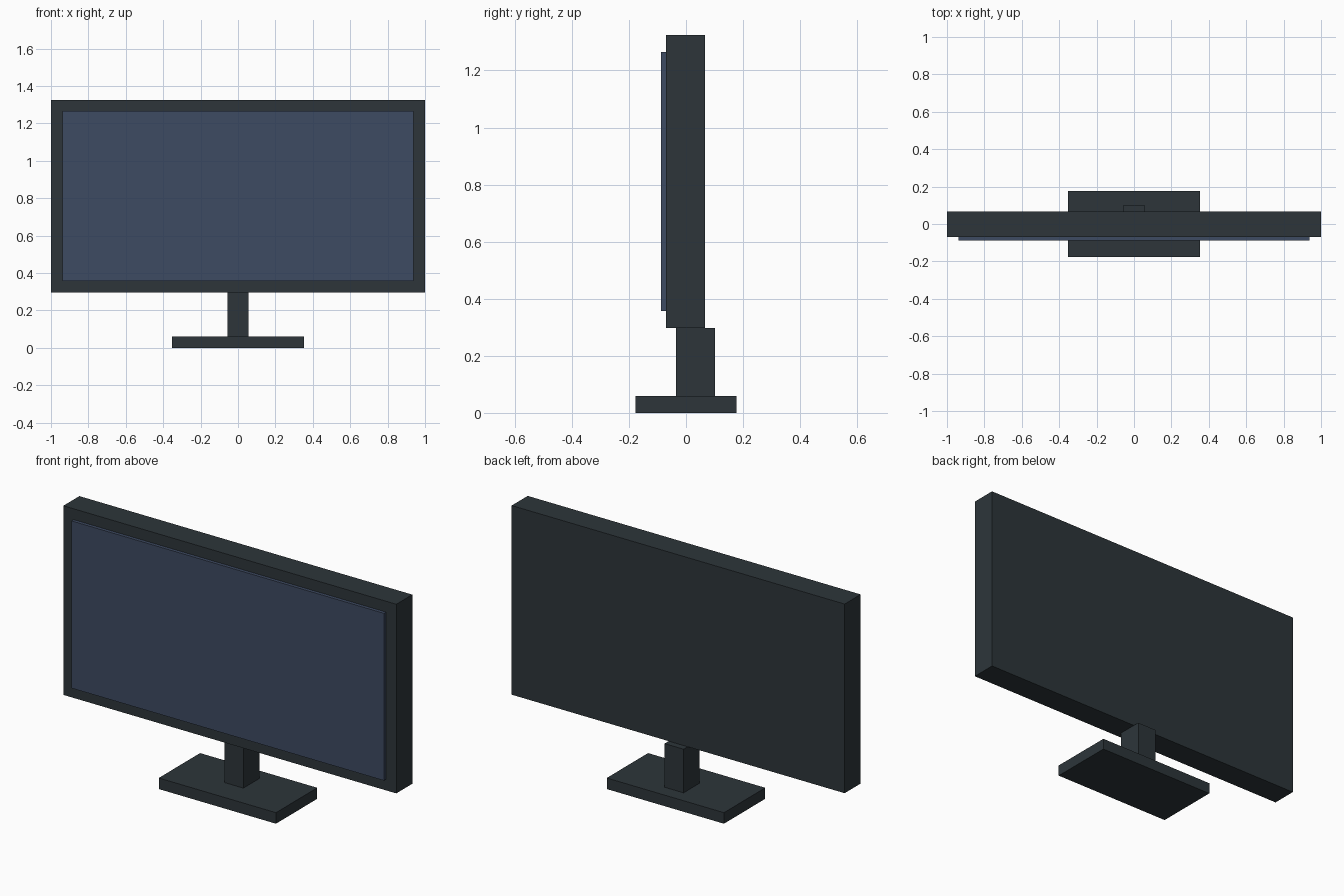
import bpy

if "Cube" in bpy.data.objects:
    bpy.data.objects.remove(bpy.data.objects["Cube"])


def material(name, rgb):
    m = bpy.data.materials.new(name)
    m.diffuse_color = (*rgb, 1.0)
    m.use_nodes = True
    m.node_tree.nodes["Principled BSDF"].inputs["Base Color"].default_value = m.diffuse_color
    return m


def box(name, lo, hi, mat):
    """Axis-aligned box between two corners."""
    centre = [(a + b) / 2 for a, b in zip(lo, hi)]
    bpy.ops.mesh.primitive_cube_add(size=1, location=centre)
    ob = bpy.context.object
    ob.name = name
    ob.scale = [b - a for a, b in zip(lo, hi)]
    bpy.ops.object.transform_apply(location=False, rotation=False, scale=True)
    ob.data.materials.append(mat)
    return ob


casing = material("dark_grey_plastic", (0.026, 0.036, 0.042))
glass = material("blue_grey_glass", (0.048, 0.069, 0.122))

# Stand: flat foot and a neck set slightly to the rear
box("base", (-0.352, -0.177, 0.0), (0.352, 0.177, 0.06), casing)
box("neck", (-0.057, -0.035, 0.06), (0.057, 0.102, 0.297), casing)

# Display: deep casing with a raised screen on the front
box("display_casing", (-1.0, -0.07, 0.297), (1.0, 0.067, 1.324), casing)
box("screen", (-0.938, -0.088, 0.357), (0.938, -0.07, 1.265), glass)
